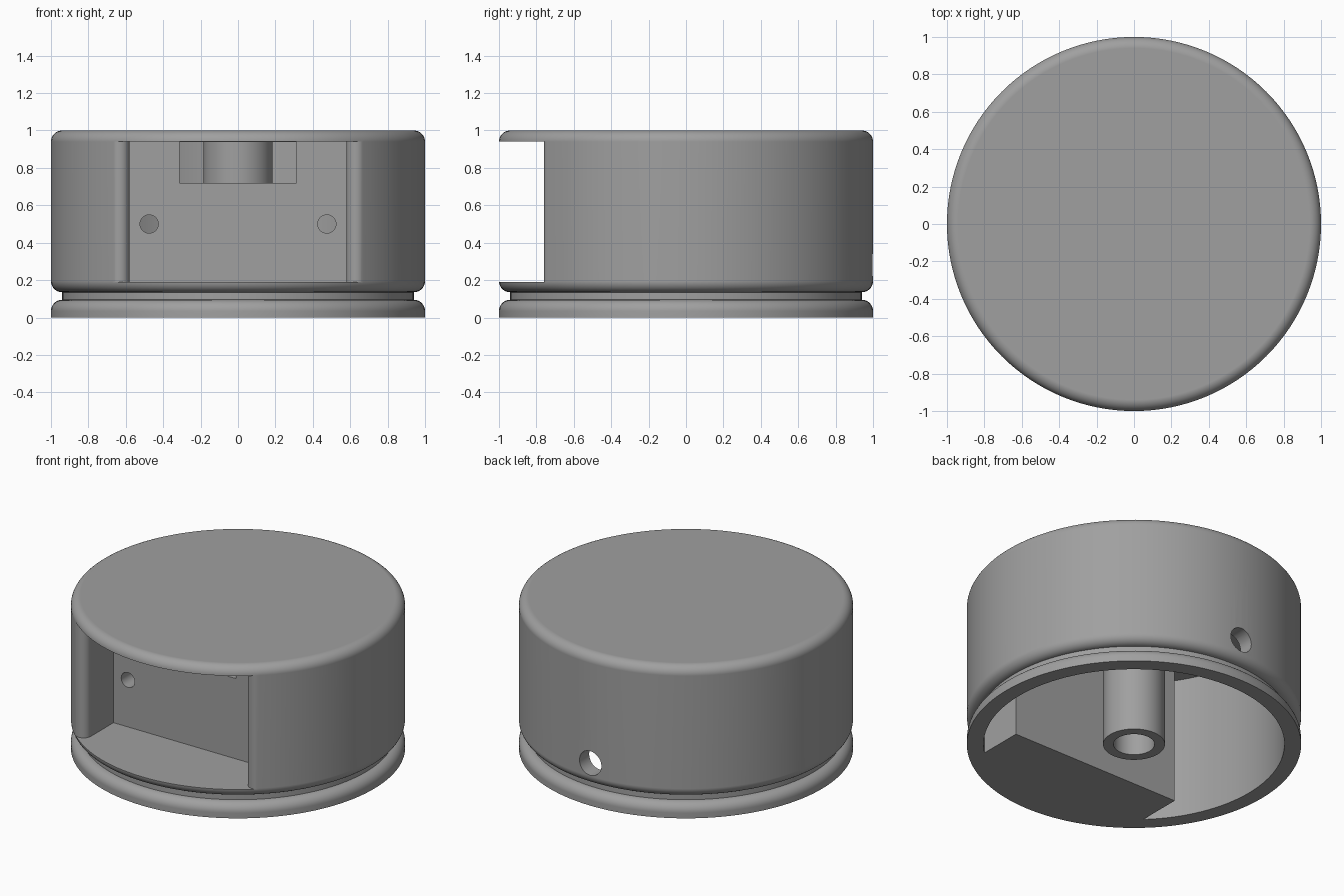
import bpy, bmesh, math
from mathutils import Matrix

if "Cube" in bpy.data.objects:
    bpy.data.objects.remove(bpy.data.objects["Cube"])

SEG = 128


def arc(cx, cy, r, a0, a1, n=8):
    """Points on a circular arc, angles in degrees."""
    return [(cx + r * math.cos(math.radians(a0 + (a1 - a0) * i / n)),
             cy + r * math.sin(math.radians(a0 + (a1 - a0) * i / n))) for i in range(n + 1)]


def finish(name, bm):
    bmesh.ops.recalc_face_normals(bm, faces=bm.faces)
    mesh = bpy.data.meshes.new(name)
    bm.to_mesh(mesh)
    bm.free()
    ob = bpy.data.objects.new(name, mesh)
    bpy.context.collection.objects.link(ob)
    return ob


def lathe(name, profile):
    """Solid of revolution from (radius, z) points, capped at both ends."""
    bm = bmesh.new()
    rings = []
    for r, z in profile:
        rings.append([bm.verts.new((r * math.cos(2 * math.pi * i / SEG),
                                    r * math.sin(2 * math.pi * i / SEG), z)) for i in range(SEG)])
    for a, b in zip(rings, rings[1:]):
        for i in range(SEG):
            j = (i + 1) % SEG
            bm.faces.new((a[i], a[j], b[j], b[i]))
    bm.faces.new(rings[0])
    bm.faces.new(rings[-1])
    return finish(name, bm)


def prism(name, outline, z0, z1):
    """Outline in x, y extruded from z0 to z1."""
    bm = bmesh.new()
    low = [bm.verts.new((x, y, z0)) for x, y in outline]
    high = [bm.verts.new((x, y, z1)) for x, y in outline]
    n = len(outline)
    for i in range(n):
        j = (i + 1) % n
        bm.faces.new((low[i], low[j], high[j], high[i]))
    bm.faces.new(low)
    bm.faces.new(high)
    return finish(name, bm)


def box(name, x, y0, y1, z0, z1):
    return prism(name, [(-x, y0), (x, y0), (x, y1), (-x, y1)], z0, z1)


def rod(name, x, y0, y1, z, r):
    """Cylinder lying along y."""
    ob = prism(name, arc(0, 0, r, 0, 360, 32)[:-1], y0, y1)
    ob.data.transform(Matrix.Translation((x, 0, z)) @ Matrix(
        ((1, 0, 0, 0), (0, 0, 1, 0), (0, -1, 0, 0), (0, 0, 0, 1))))
    return ob


def cut(target, cutter):
    cutter.hide_render = True
    mod = target.modifiers.new("cut", 'BOOLEAN')
    mod.operation = 'DIFFERENCE'
    mod.solver = 'EXACT'
    mod.object = cutter
    bpy.context.view_layer.objects.active = target
    bpy.ops.object.modifier_apply(modifier=mod.name)
    bpy.data.objects.remove(cutter)


# Round housing with a groove near the base and rounded rims
f = 0.06
housing = lathe("housing", [(1, 0)] + arc(1 - f, 0.095 - f, f, 0, 90)
                + arc(1 - f, 0.135 + f, f, -90, 0) + arc(1 - f, 1 - f, f, 0, 90))

# Hollow underside that leaves the centre post and the front block standing
cavity = lathe("cavity", [(0.9, -0.1), (0.9, 0.94)])
cut(cavity, lathe("post", [(0.185, -0.3), (0.185, 1.2)]))
cut(cavity, box("front_block", 0.62, -1.2, -0.36, -0.3, 1.2))
cut(housing, cavity)

# Front pocket with rounded side edges
t = math.degrees(math.atan2(-0.707, 0.632)) + 360
right = [(0.58, -0.47)] + arc(0.632, -0.707, 0.052, 180, t, 10) + [(0.80, -0.895), (0.80, -1.3)]
left = [(-x, y) for x, y in reversed(right)]
cut(housing, prism("pocket", right + left, 0.19, 0.94))

# Notch and two holes through the pocket's rear wall
cut(housing, box("notch", 0.313, -0.52, -0.32, 0.72, 0.9395))
for x in (-0.475, 0.475):
    cut(housing, rod("wall_hole", x, -0.55, -0.28, 0.5, 0.049))

# Cable hole at the back and bore in the centre post
cut(housing, rod("cable_hole", 0, 0.8, 1.2, 0.28, 0.08))
cut(housing, lathe("bore", [(0.123, -0.1), (0.123, 0.9)]))

# Plain grey finish with crisp cut edges
grey = bpy.data.materials.new("grey")
grey.diffuse_color = (0.35, 0.35, 0.35, 1)
grey.use_nodes = True
grey.node_tree.nodes["Principled BSDF"].inputs["Base Color"].default_value = grey.diffuse_color
housing.data.materials.clear()
housing.data.materials.append(grey)
for p in housing.data.polygons:
    p.material_index = 0
bpy.ops.object.select_all(action='DESELECT')
housing.select_set(True)
bpy.context.view_layer.objects.active = housing
bpy.ops.object.shade_smooth_by_angle(angle=math.radians(30))
weighted = housing.modifiers.new("even_shading", 'WEIGHTED_NORMAL')
weighted.keep_sharp = True
